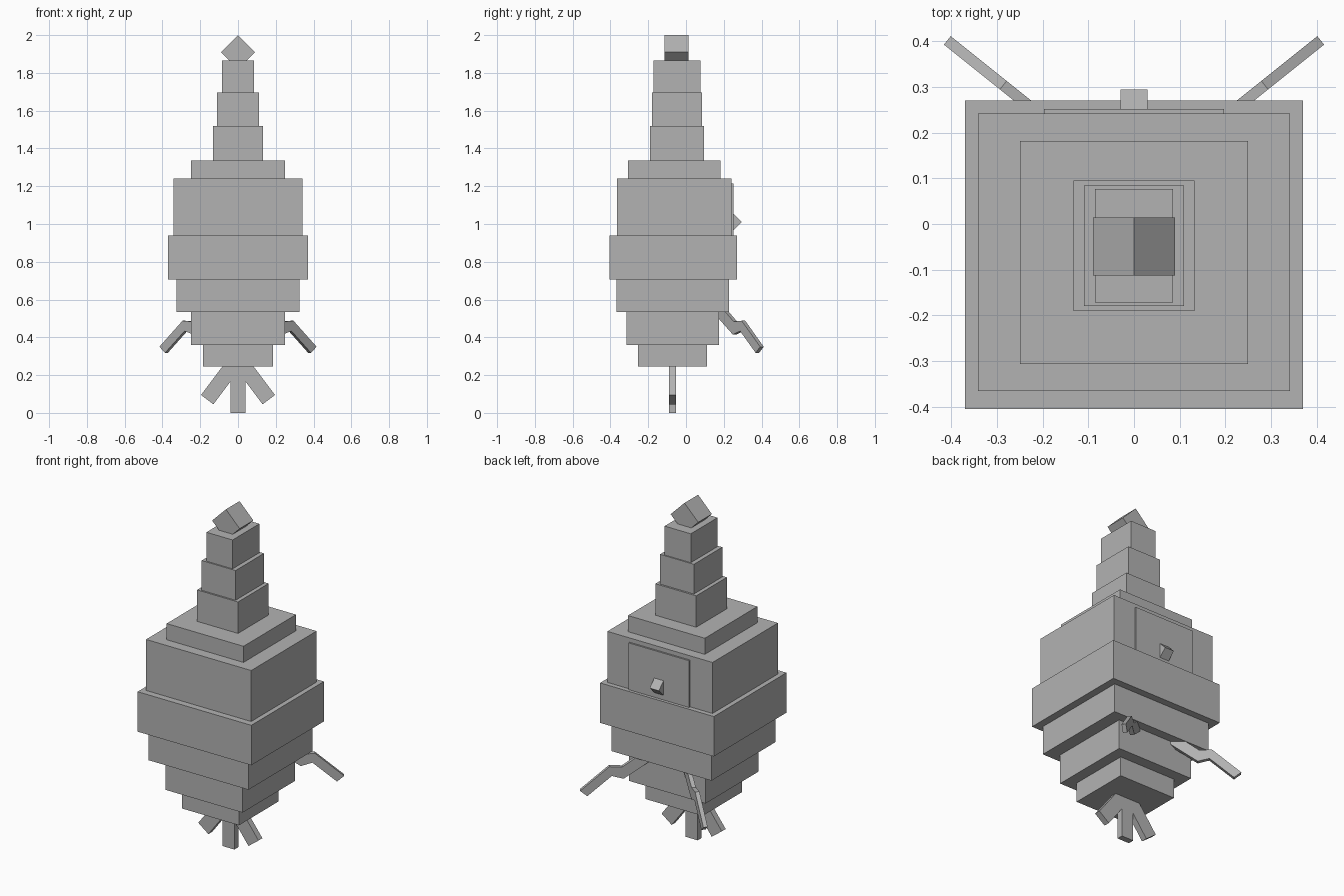
import bpy, bmesh, math
from mathutils import Matrix, Vector

if "Cube" in bpy.data.objects:
    bpy.data.objects.remove(bpy.data.objects["Cube"])

grey = bpy.data.materials.new("stone_grey")
grey.diffuse_color = (0.45, 0.45, 0.45, 1)
grey.use_nodes = True
grey.node_tree.nodes["Principled BSDF"].inputs["Base Color"].default_value = grey.diffuse_color


def finish(name, bm):
    bmesh.ops.recalc_face_normals(bm, faces=bm.faces)
    mesh = bpy.data.meshes.new(name)
    bm.to_mesh(mesh)
    bm.free()
    mesh.materials.append(grey)
    obj = bpy.data.objects.new(name, mesh)
    bpy.context.collection.objects.link(obj)
    return obj


def box(name, centre, size, axis='X', angle=0):
    bm = bmesh.new()
    m = (Matrix.Translation(centre) @ Matrix.Rotation(angle, 4, axis)
         @ Matrix.Diagonal((*size, 1)))
    bmesh.ops.create_cube(bm, size=1, matrix=m)
    return finish(name, bm)


# Stacked body tiers: half width, front y, back y, bottom z, top z
tiers = [
    (0.185, -0.255, 0.11, 0.245, 0.36),
    (0.25, -0.315, 0.175, 0.36, 0.535),
    (0.326, -0.368, 0.228, 0.535, 0.705),
    (0.37, -0.405, 0.27, 0.705, 0.94),
    (0.342, -0.366, 0.242, 0.94, 1.24),
    (0.25, -0.306, 0.182, 1.24, 1.335),
    (0.133, -0.19, 0.095, 1.335, 1.52),
    (0.11, -0.18, 0.084, 1.52, 1.695),
    (0.085, -0.172, 0.077, 1.695, 1.865),
]
for i, (w, y0, y1, z0, z1) in enumerate(tiers):
    box(f"tier_{i + 1}", (0, (y0 + y1) / 2, (z0 + z1) / 2), (2 * w, y1 - y0, z1 - z0))

# Tilted cube on top
box("tip_cube", (0, -0.049, 1.91), (0.127, 0.127, 0.127), 'Y', math.radians(45))

# Door plate and handle on the back
box("door_plate", (0, 0.242, 1.075), (0.394, 0.02, 0.28))
box("door_handle", (0, 0.251, 1.01), (0.06, 0.062, 0.062), 'X', math.radians(45))

# Three flat feet fanning out below
box("middle_foot", (0, -0.071, 0.13), (0.078, 0.036, 0.26))
for side, name in ((1, "right_foot"), (-1, "left_foot")):
    box(name, (side * 0.088, -0.071, 0.17), (0.082, 0.036, 0.25),
        'Y', -side * math.radians(37))

# Bent arms: side profile (y, z) swept across its thickness, pointing out diagonally
profile = [(0.18, 0.578), (0.262, 0.483), (0.304, 0.488), (0.402, 0.35),
           (0.378, 0.318), (0.296, 0.433), (0.257, 0.415), (0.155, 0.53)]
across = Vector((0.62, -0.78, 0)) * 0.012
for side, name in ((1, "right_arm"), (-1, "left_arm")):
    bm = bmesh.new()
    rings = []
    for k in (-1, 1):
        ring = []
        for y, z in profile:
            p = Vector((0.4 + (y - 0.395) * 1.25, y, z)) + across * k
            ring.append(bm.verts.new((p.x * side, p.y, p.z)))
        rings.append(ring)
        bm.faces.new(ring)
    n = len(profile)
    for i in range(n):
        j = (i + 1) % n
        bm.faces.new((rings[0][i], rings[0][j], rings[1][j], rings[1][i]))
    finish(name, bm)
